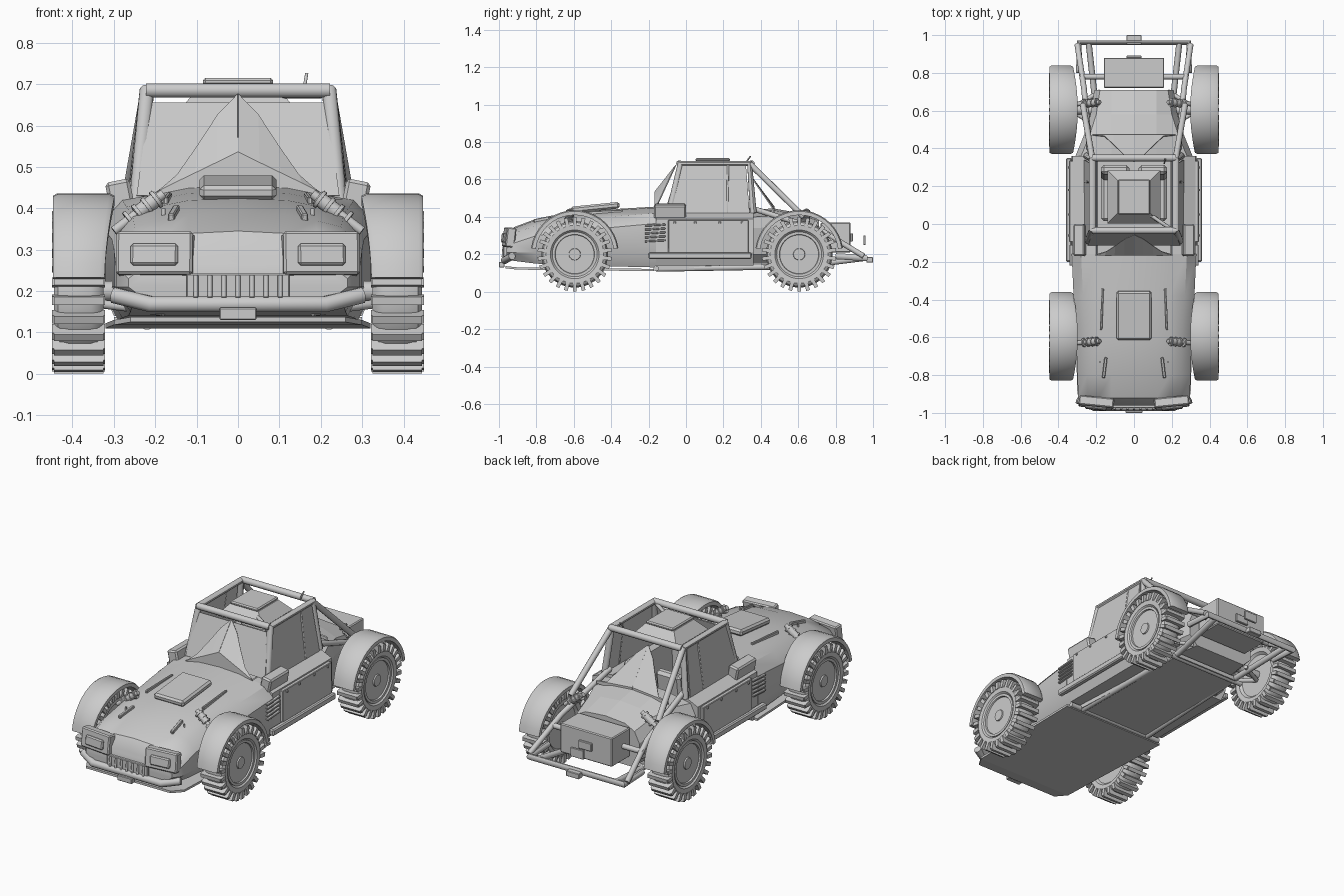
import bpy, bmesh, math
from mathutils import Vector

if "Cube" in bpy.data.objects:
    bpy.data.objects.remove(bpy.data.objects["Cube"])

def mesh(name, verts, faces, smooth=False, thick=0):
    me = bpy.data.meshes.new(name)
    me.from_pydata([tuple(v) for v in verts], [], faces)
    bm = bmesh.new()
    bm.from_mesh(me)
    bmesh.ops.recalc_face_normals(bm, faces=bm.faces)
    bm.to_mesh(me)
    bm.free()
    ob = bpy.data.objects.new(name, me)
    bpy.context.collection.objects.link(ob)
    if thick:
        m = ob.modifiers.new("solid", 'SOLIDIFY')
        m.thickness, m.offset = thick, 0
    if smooth:
        bpy.ops.object.select_all(action='DESELECT')
        bpy.context.view_layer.objects.active = ob
        ob.select_set(True)
        bpy.ops.object.shade_smooth_by_angle(angle=math.radians(35))
    return ob

def box(name, c, size, rot=(0, 0, 0), bevel=0.006, taper=1.0):
    vs = []
    for z in (-.5, .5):
        k = taper if z > 0 else 1
        vs += [(x * size[0] * k, y * size[1] * k, z * size[2])
               for x, y in ((-.5, -.5), (.5, -.5), (.5, .5), (-.5, .5))]
    ob = mesh(name, vs, [(0, 1, 2, 3), (4, 5, 6, 7)] +
              [(i, (i + 1) % 4, (i + 1) % 4 + 4, i + 4) for i in range(4)])
    ob.location, ob.rotation_euler = c, rot
    if bevel:
        ob.modifiers.new("bevel", 'BEVEL').width = bevel
    return ob

def tube(name, pts, r=0.016):
    cu = bpy.data.curves.new(name, 'CURVE')
    cu.dimensions = '3D'
    cu.bevel_depth, cu.bevel_resolution, cu.use_fill_caps = r, 3, True
    sp = cu.splines.new('POLY')
    sp.points.add(len(pts) - 1)
    for p, q in zip(sp.points, pts):
        p.co = (*q, 1)
    tmp = bpy.data.objects.new(name, cu)
    bpy.context.collection.objects.link(tmp)
    bpy.ops.object.select_all(action='DESELECT')
    bpy.context.view_layer.objects.active = tmp
    tmp.select_set(True)
    bpy.ops.object.convert(target='MESH')
    bpy.ops.object.shade_smooth_by_angle(angle=math.radians(40))

def tubes(name, pts, r=0.016):
    for s in (1, -1):
        tube(name, [(s * x, y, z) for x, y, z in pts], r)

def loft(name, rings, smooth=False):
    n, m = len(rings[0]), len(rings)
    fs = [(i * n + j, i * n + (j + 1) % n, (i + 1) * n + (j + 1) % n, (i + 1) * n + j)
          for i in range(m - 1) for j in range(n)]
    fs += [tuple(range(n)), tuple(range((m - 1) * n, m * n))]
    return mesh(name, [v for r in rings for v in r], fs, smooth)

def sym(half, y):
    # half section from top centre to bottom centre, mirrored to a closed ring
    return [(x, y, z) for x, z in half] + [(-x, y, z) for x, z in half[-2:0:-1]]

# Nose and hood: (y, top, width, shoulder, bottom)
nose = [(-.96, .285, .265, .25, .18), (-.92, .345, .295, .28, .165), (-.80, .39, .30, .32, .15),
        (-.60, .425, .305, .345, .14), (-.38, .442, .32, .365, .135), (-.16, .455, .33, .385, .13)]
loft("hood", [sym([(0, t), (.12, t - .006), (.19, t - .02), (w - .05, (t + s) / 2), (w, s - .02),
                   (w, .21), (w - .04, b), (0, b)], y) for y, t, w, s, b in nose], True)
# Cockpit tub with open top, then the tapering rear deck
loft("cockpit_tub", [sym([(0, .16), (.19, .17), (.2, .43), (.25, .425), (.325, .39), (.33, .21),
                          (.3, .14), (0, .14)], y) for y in (-.16, .36)])
loft("rear_deck", [sym([(0, t), (.12, t - .01), (w - .03, t - .04), (w, t - .1), (w, .2),
                        (w - .05, .15), (0, .15)], y)
                   for y, t, w in ((.36, .44, .31), (.47, .445, .265), (.58, .425, .23), (.71, .39, .21))])
# Front skid plate and narrower belly pan
loft("skid_plate", [[(-w, y, z), (w, y, z), (w, y, z + .012), (-w, y, z + .012)]
                    for y, w, z in ((-.965, .26, .125), (-.9, .3, .118), (-.17, .32, .11))])
loft("belly_pan", [[(-w, y, .118), (w, y, .118), (w, y, .14), (-w, y, .14)]
                   for y, w in ((-.17, .24), (.6, .2))])

# Peaked front and rear screens
def screen(name, y0, y1, zt, foot_z, wide):
    vs, n = [], 5
    ridge = [zt, zt - .05, zt - .125, zt - .195, .437]
    for s in (1, -1):
        for i, r in enumerate(ridge):
            x = wide * i / 4
            f = foot_z + (.435 - foot_z) * i / 4
            k = (r - .437) / (zt - .437)
            vs += [(s * x, y0, .42), (s * x, y0, f), (s * x * .95, y0 + (y1 - y0) * k, r)]
    fs = [(o + 3 * i + a, o + 3 * i + 3 + a, o + 3 * i + 4 + a, o + 3 * i + 1 + a)
          for o in (0, 3 * n) for i in range(n - 1) for a in (0, 1)]
    mesh(name, vs, fs, thick=.006)
screen("windscreen", -.165, -.055, .675, .535, .205)
screen("rear_screen", .47, .33, .64, .455, .22)
mesh("windscreen_pane", [(-.245, -.11, .43), (.245, -.11, .43), (.215, -.04, .655), (-.215, -.04, .655)],
     [(0, 1, 2, 3)], thick=.006)

# Roll cage
tubes("cage_hoop", [(.245, -.09, .42), (.22, -.03, .685), (.22, .34, .685), (.25, .36, .42)], .018)
tubes("cage_rear_brace", [(.22, .34, .685), (.27, .63, .4)], .016)
tubes("cage_lower_rail", [(.23, .34, .45), (.265, .72, .33), (.3, .95, .19)], .015)
for y in (-.035, .35):
    tube("cage_crossbar", [(-.222, y, .685), (.222, y, .685)], .018)
tube("cage_diagonal", [(.04, .08, .675), (.2, -.03, .675)], .01)
tube("rear_crossbar", [(-.285, .78, .29), (.285, .78, .29)], .015)

# Roof scoop and antenna
box("roof_panel", (0, .143, .67), (.28, .28, .06), bevel=0, taper=.62)
box("roof_scoop", (0, .143, .706), (.17, .185, .018))
tube("antenna", [(.16, .32, .69), (.166, .345, .725)], .004)
# Seats
for s in (1, -1):
    box("seat_back", (s * .1, .27, .34), (.15, .05, .32), (-.12, 0, 0), .015)
    box("seat_base", (s * .1, .14, .2), (.15, .25, .08), bevel=.015)

# Side windows, doors, louvres, sills and side pods
for s in (1, -1):
    mesh("side_window", [(s * .258, -.1, .42), (s * .262, .34, .42), (s * .226, .32, .685), (s * .226, -.03, .685)],
         [(0, 1, 2, 3)], thick=.006)
    tube("window_divider", [(s * .26, .22, .42), (s * .227, .225, .685)], .006)
    box("door", (s * .332, .12, .295), (.022, .43, .175), bevel=.003)
    for y in (-.06, .05, .18, .3):
        box("door_rivet", (s * .345, y, .37), (.008, .012, .012), bevel=.002)
    box("sill_step", (s * .345, .075, .192), (.03, .55, .035))
    for i in range(5):
        box("louvre", (s * .332, -.165, .272 + .021 * i), (.018, .11, .01), (.06, 0, 0), .002)
    box("side_pod", (s * .285, -.085, .43), (.06, .17, .075), (0, s * .2, 0), .008)

# Hood scoop, ribs and pins
box("hood_scoop", (0, -.485, .45), (.185, .26, .035), (.1, 0, 0), .01)
for s in (1, -1):
    box("hood_rib", (s * .17, -.45, .422), (.012, .22, .022), (.05, 0, s * .04), .003)
    box("hood_vent", (s * .155, -.76, .388), (.016, .11, .02), (.2, 0, s * .12), .003)
    tube("hood_pin", [(s * .18, -.73, .37), (s * .18, -.73, .4)], .005)

# Headlights and grille
for s in (1, -1):
    box("headlight_housing", (s * .2, -.945, .29), (.185, .05, .105), (-.12, 0, s * .1))
    box("headlight_lens", (s * .202, -.972, .288), (.115, .02, .052), (-.12, 0, s * .1))
box("grille", (0, -.96, .212), (.25, .03, .06), bevel=.003)
for i in range(7):
    tube("grille_bar", [((i - 3) * .034, -.98, .185), ((i - 3) * .034, -.976, .238)], .006)

# Front and rear bumpers
tube("front_bumper", [(-.3, -.93, .19), (-.21, -.97, .168), (.21, -.97, .168), (.3, -.93, .19)], .02)
box("front_tow_plate", (0, -.985, .145), (.09, .03, .03), bevel=.003)
tube("rear_bumper", [(-.29, .8, .19), (-.29, .96, .18), (.29, .96, .18), (.29, .8, .19)], .017)
box("rear_tow_plate", (0, .982, .17), (.08, .036, .03), bevel=.003)
tubes("chassis_rail", [(.22, -.16, .122), (.2, .6, .135), (.24, .96, .18)], .016)
for y, w in ((-.16, .3), (.58, .25)):
    tube("belly_crossbar", [(-w, y, .124), (w, y, .124)], .014)

# Engine box
box("engine_box", (0, .8, .29), (.32, .16, .16), bevel=.005)
box("engine_plate", (0, .885, .29), (.08, .014, .045), bevel=.003)
box("rear_plate", (0, .955, .275), (.08, .012, .05), bevel=.002)

# Wheels, fenders and suspension
def wheel(s, cy):
    cz, N = .2, 40
    def ring(x, r, n=N):
        return [(s * x, cy + r * math.cos(2 * math.pi * i / n), cz + r * math.sin(2 * math.pi * i / n)) for i in range(n)]
    prof = [(.43, .118), (.443, .13), (.445, .155), (.435, .17), (.41, .178), (.355, .178), (.335, .17),
            (.325, .155), (.328, .13), (.34, .118)]
    loft("tyre", [ring(x, r) for x, r in prof], True)
    loft("rim", [ring(x, r) for x, r in ((.34, .06), (.34, .12), (.438, .12), (.438, .106), (.418, .1),
                                         (.418, .035), (.437, .03), (.437, .018))], True)
    vs, fs = [], []
    def block(c, sx, sr, st, a):
        o = len(vs)
        for dx in (-sx, sx):
            for dr, dt in ((-sr, -st), (sr, -st), (sr, st), (-sr, st)):
                r = c[1] + dr
                vs.append((s * (c[0] + dx), cy + r * math.cos(a) - dt * math.sin(a),
                           cz + r * math.sin(a) + dt * math.cos(a)))
        fs.extend([(o, o + 1, o + 2, o + 3), (o + 4, o + 5, o + 6, o + 7)] +
                  [(o + i, o + (i + 1) % 4, o + (i + 1) % 4 + 4, o + i + 4) for i in range(4)])
    for i in range(26):
        a = 2 * math.pi * (i + .5) / 26
        block((.385, .186), .06, .013, .01, a)
        block((.44, .174), .009, .02, .01, a)
        block((.33, .174), .009, .02, .01, a)
    mesh("tyre_tread", vs, fs)
    vs, fs = [], []
    for i in range(8):
        block((.42, .07), .01, .032, .005, i * math.pi / 4)
    mesh("rim_spokes", vs, fs)
    # Arched fender band
    rings = []
    for i in range(19):
        a = math.radians(8 + i * 164 / 18)
        xi = .298 + .025 * abs(math.cos(a)) ** 2
        rings.append([(s * x, cy + r * math.cos(a), cz + r * math.sin(a))
                      for x, r in ((xi, .21), (xi, .23), (xi + .012, .236), (.437, .236), (.447, .23), (.447, .21))])
    loft("fender", rings, True)
    tube("axle", [(s * .1, cy, cz), (s * .35, cy, cz)], .025)
    for d in (-.07, .07):
        tube("suspension_arm", [(s * .18, cy + d * 1.4, .15), (s * .34, cy, .17)], .011)

for s in (1, -1):
    for cy in (-.595, .605):
        wheel(s, cy)
    # Shock absorbers: rod, body and collars
    for y in (-.62, .645):
        a, b = Vector((s * .18, y, .435)), Vector((s * .3, y - .01, .345))
        tube("shock_rod", [a, b], .012)
        tube("shock_body", [a.lerp(b, .1), a.lerp(b, .55)], .019)
        for k in (.12, .3, .48, .66):
            tube("shock_collar", [a.lerp(b, k), a.lerp(b, k + .06)], .024)
